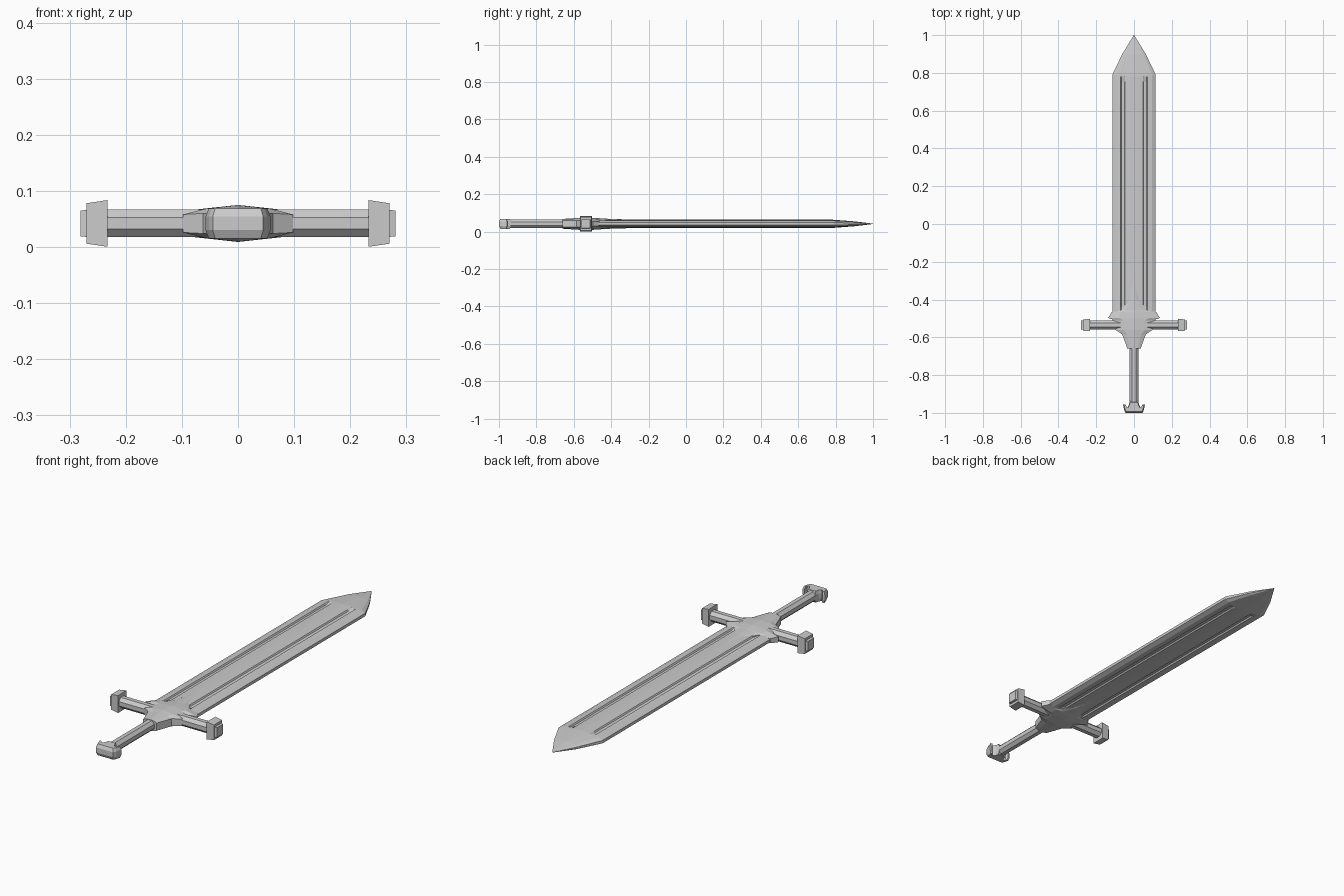
import bpy, bmesh, math

if "Cube" in bpy.data.objects:
    bpy.data.objects.remove(bpy.data.objects["Cube"])

ZC = 0.042       # mid-plane height of the sword
GY = -0.535      # centre line of the crossguard


def finish(name, bm):
    bmesh.ops.remove_doubles(bm, verts=bm.verts[:], dist=0.00005)
    bmesh.ops.recalc_face_normals(bm, faces=bm.faces[:])
    me = bpy.data.meshes.new(name)
    bm.to_mesh(me)
    bm.free()
    ob = bpy.data.objects.new(name, me)
    ob.location.z = ZC
    bpy.context.collection.objects.link(ob)
    return ob


def quarter_loft(name, sections):
    """Loft (y, [(x, z)...]) quarter sections, mirrored in x and z."""
    bm = bmesh.new()
    for sx in (1, -1):
        for sz in (1, -1):
            rows = [[bm.verts.new((sx * x, y, sz * z)) for x, z in pts]
                    for y, pts in sections]
            for a, b in zip(rows, rows[1:]):
                for i in range(len(a) - 1):
                    bm.faces.new((a[i], a[i + 1], b[i + 1], b[i]))
            for row, (y, pts) in ((rows[0], sections[0]), (rows[-1], sections[-1])):
                bm.faces.new(row + [bm.verts.new((0, y, 0))])
    return finish(name, bm)


def loop_loft(name, loops):
    """Skin a stack of closed loops and cap both ends."""
    bm = bmesh.new()
    rows = [[bm.verts.new(p) for p in loop] for loop in loops]
    n = len(rows[0])
    for a, b in zip(rows, rows[1:]):
        for i in range(n):
            j = (i + 1) % n
            bm.faces.new((a[i], a[j], b[j], b[i]))
    bm.faces.new(rows[0])
    bm.faces.new(rows[-1])
    return finish(name, bm)


def octagon(r):
    k = r / math.cos(math.pi / 8)
    return [(k * math.cos(math.pi / 8 + i * math.pi / 4),
             k * math.sin(math.pi / 8 + i * math.pi / 4)) for i in range(8)]


# Blade: bevelled edges, two narrow fullers per face, tapered point
def blade_section(w, t, depth):
    pts = [(0, .022), (.025, .021), (.047, .0195), (.051, .0195 - depth),
           (.067, .018 - depth), (.071, .0185), (.095, .0165),
           (.115, .007), (.115, 0)]
    return [(x * w, z * t) for x, z in pts]


quarter_loft("blade", [(y, blade_section(w, t, d)) for y, w, t, d in [
    (-.52, 1, 1, 0), (-.46, 1, 1, 0), (-.44, 1, 1, .006), (.755, 1, 1, .006),
    (.78, 1, 1, 0), (.79, 1, .98, 0), (.90, .54, .6, 0), (1.0, .01, .05, 0)]])

# Guard centre: ridged block with prongs and a spike running onto the blade
hub = []
for y, w, ridge, mid, edge in [
        (-.66, .035, .026, .024, .018), (-.585, .062, .031, .026, .018),
        (-.56, .098, .033, .026, .016), (-.51, .098, .033, .026, .016),
        (-.497, .137, .032, .024, .013), (-.465, .117, .030, .022, .011),
        (-.455, .065, .029, .024, .018), (-.40, .030, .026, .023, .018),
        (-.28, .003, .0225, .0215, .018)]:
    hub.append((y, [(0, ridge), (w * .6, mid), (w, edge), (w, 0)]))
quarter_loft("guard_centre", hub)

# Crossguard bar and octagonal grip
loop_loft("crossguard_bar", [[(x, GY + a, b) for a, b in octagon(.0245)]
                             for x in (-.25, .25)])
loop_loft("grip", [[(a, y, b) for a, b in octagon(.0235)] for y in (-.97, -.64)])


# Flared end caps with a small raised end plate
def rect(x, hy, hz):
    return [(x, GY - hy, -hz), (x, GY + hy, -hz), (x, GY + hy, hz), (x, GY - hy, hz)]


for side, s in (("left", -1), ("right", 1)):
    loop_loft("guard_cap_" + side, [rect(s * x, hy, hz) for x, hy, hz in [
        (.233, .032, .0415), (.270, .030, .036), (.270, .025, .024), (.281, .023, .023)]])

# Crescent pommel with chamfered faces
half = [(.045, -1.0), (.052, -.985), (.058, -.957), (.048, -.955),
        (.044, -.968), (.034, -.971), (.026, -.955), (.022, -.935)]
outline = half + [(-x, y) for x, y in reversed(half)]
loop_loft("pommel", [[(x * k, -.97 + (y + .97) * f, z) for x, y in outline]
                     for z, k, f in [(-.027, .9, .75), (-.012, 1, 1),
                                     (.012, 1, 1), (.027, .9, .75)]])
